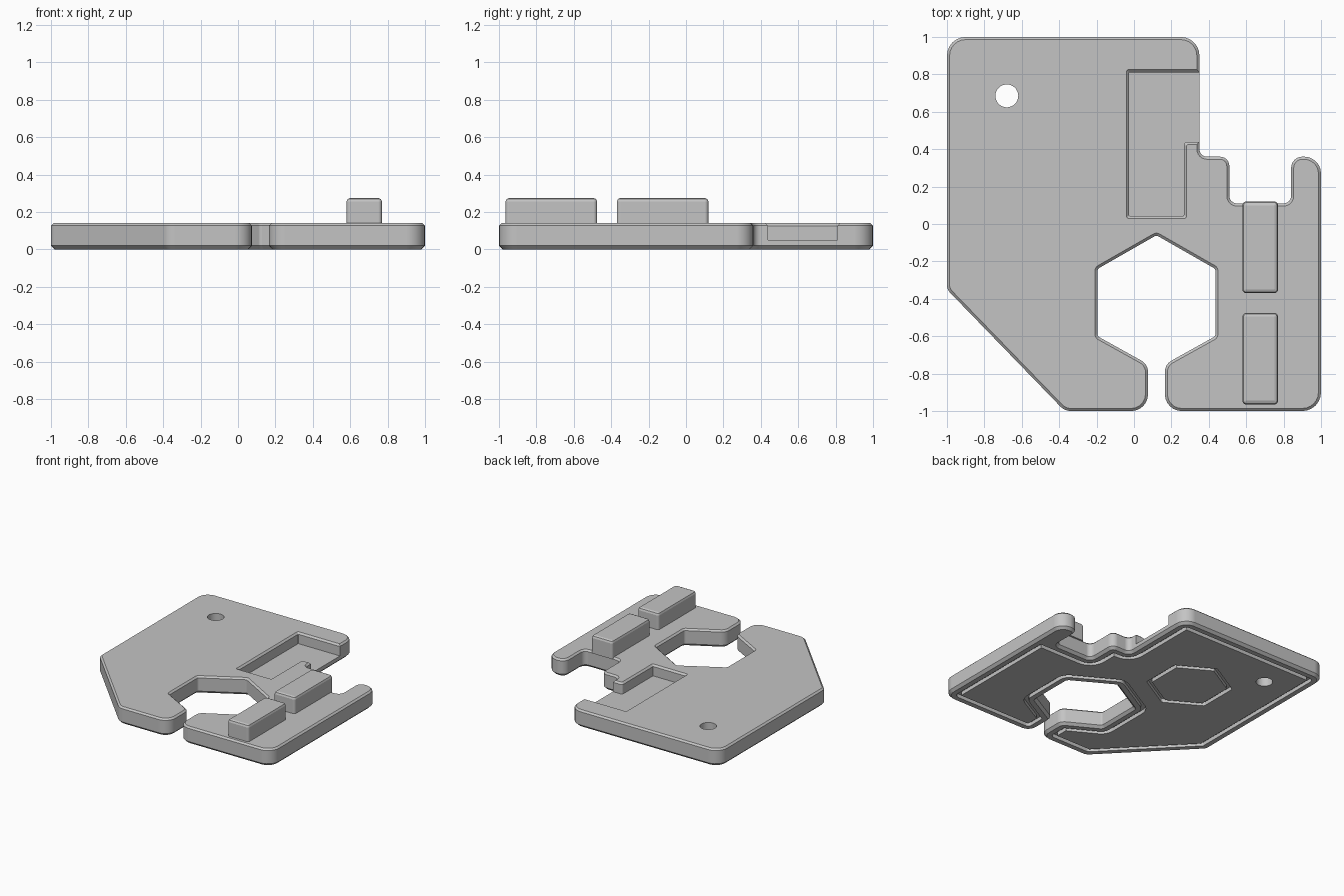
import bpy, bmesh, math
from mathutils import Vector, Matrix

if "Cube" in bpy.data.objects:
    bpy.data.objects.remove(bpy.data.objects["Cube"])

grey = bpy.data.materials.new("plain grey")
grey.use_nodes = True
colour = (0.55, 0.55, 0.55, 1)
grey.diffuse_color = colour
grey.node_tree.nodes["Principled BSDF"].inputs["Base Color"].default_value = colour


def ring(corners, inset=0, steps=6):
    """Inset a counterclockwise (x, y, radius) outline and round its corners."""
    pts = [Vector(c[:2]) for c in corners]
    out = []
    for i, p in enumerate(pts):
        d0 = (p - pts[i - 1]).normalized()
        d1 = (pts[(i + 1) % len(pts)] - p).normalized()
        n0, n1 = Vector((-d0.y, d0.x)), Vector((-d1.y, d1.x))
        miter = (n0 + n1) / (1 + n0.dot(n1))
        turn = math.atan2(d0.x * d1.y - d0.y * d1.x, d0.dot(d1))
        sign = 1 if turn > 0 else -1
        r = max(corners[i][2] - sign * inset, 0.003)
        centre = p + miter * (inset + sign * r)
        for k in range(steps + 1):
            out.append(centre - sign * r * (Matrix.Rotation(turn * k / steps, 2) @ n0))
    return out


def loft(name, corners, levels):
    """Closed solid through (height, inset) levels of one outline."""
    bm = bmesh.new()
    rings = [[bm.verts.new((p.x, p.y, z)) for p in ring(corners, inset)]
             for z, inset in levels]
    for a, b in zip(rings, rings[1:]):
        for i in range(len(a)):
            j = (i + 1) % len(a)
            bm.faces.new((a[i], a[j], b[j], b[i]))
    bm.faces.new(rings[0][::-1])
    bm.faces.new(rings[-1])
    mesh = bpy.data.meshes.new(name)
    bm.to_mesh(mesh)
    bm.free()
    mesh.materials.append(grey)
    ob = bpy.data.objects.new(name, mesh)
    bpy.context.collection.objects.link(ob)
    return ob


def volume(mesh):
    bm = bmesh.new()
    bm.from_mesh(mesh)
    result = bm.calc_volume()
    bm.free()
    return result


def cut(target, cutter):
    """Subtract the cutter with the first solver giving a sound solid, then discard it."""
    before = volume(target.data)
    mod = target.modifiers.new("cut", 'BOOLEAN')
    mod.operation = 'DIFFERENCE'
    mod.object = cutter
    for solver in ('MANIFOLD', 'EXACT', 'FLOAT'):
        mod.solver = solver
        bpy.context.view_layer.update()
        depsgraph = bpy.context.evaluated_depsgraph_get()
        mesh = bpy.data.meshes.new_from_object(target.evaluated_get(depsgraph))
        if 0.03 * before < volume(mesh) < 0.99999 * before:
            target.data = mesh
            break
    target.modifiers.clear()
    bpy.data.objects.remove(cutter)


def polygon(x, y, radius, sides, fillet):
    angles = [math.pi / 2 + math.tau * k / sides for k in range(sides)]
    return [(x + radius * math.cos(a), y + radius * math.sin(a), fillet) for a in angles]


def groove(target, corners, near, far, depth=0.03):
    """Channel in the underside between two insets of an outline."""
    channel = loft("groove_cutter", corners, [(-0.02, near), (depth, near)])
    cut(channel, loft("groove_core", corners, [(-0.04, far), (depth + 0.02, far)]))
    cut(target, channel)


# Outline: clipped corner, open hexagon, right side, finger, step, back
front = [(-1, -0.35, 0.06), (-0.37, -1, 0.08), (0.075, -1, 0.09), (0.075, -0.75, 0.07),
         (-0.195, -0.6, 0.02), (-0.195, -0.24, 0.02), (0.12, -0.06, 0.02),
         (0.435, -0.24, 0.02), (0.435, -0.6, 0.02), (0.165, -0.75, 0.07),
         (0.165, -1, 0.09), (1, -1, 0.1)]
finger = [(1, 0.36, 0.09), (0.84, 0.36, 0.06), (0.84, 0.11, 0.04)]
back = [(0.51, 0.11, 0.04), (0.51, 0.36, 0.05), (0.35, 0.36, 0.04),
        (0.35, 1, 0.1), (-1, 1, 0.1)]

# Chamfered plate
plate = loft("plate", front + finger + back,
             [(0, 0.02), (0.02, 0), (0.127, 0), (0.14, 0.014)])

# Stepped pocket, open to the side
pocket = [(-0.04, 0.03, 0.003), (0.28, 0.03, 0.003), (0.28, 0.425, 0.003),
          (0.5, 0.425, 0.003), (0.5, 0.825, 0.003), (-0.04, 0.825, 0.003)]
cut(plate, loft("pocket_cutter", pocket, [(0.05, 0.014), (0.126, 0.014), (0.16, -0.02)]))

# Round hole
cut(plate, loft("hole_cutter", polygon(-0.68, 0.685, 0.066, 8, 0.058),
                [(-0.05, 0), (0.2, 0)]))

# Underside border groove and hexagonal groove
groove(plate, front + [(1, 0.11, 0.05)] + back, 0.06, 0.095)
groove(plate, polygon(-0.29, 0.29, 0.32, 6, 0.02), 0, 0.035)

# Raised blocks
blocks = []
for name, y in (("front_block", -0.965), ("rear_block", -0.37)):
    corners = [(0.58, y, 0.02), (0.77, y, 0.02), (0.77, y + 0.49, 0.02), (0.58, y + 0.49, 0.02)]
    blocks.append(loft(name, corners,
                       [(0.13, 0), (0.255, 0), (0.269, 0.006), (0.275, 0.02)]))

# Smooth rounded corners, crisp edges, level flats
for ob in [plate] + blocks:
    bpy.ops.object.select_all(action='DESELECT')
    ob.select_set(True)
    bpy.context.view_layer.objects.active = ob
    bpy.ops.object.shade_smooth_by_angle(angle=math.radians(20))
    ob.modifiers.new("level_flats", 'WEIGHTED_NORMAL').keep_sharp = True
